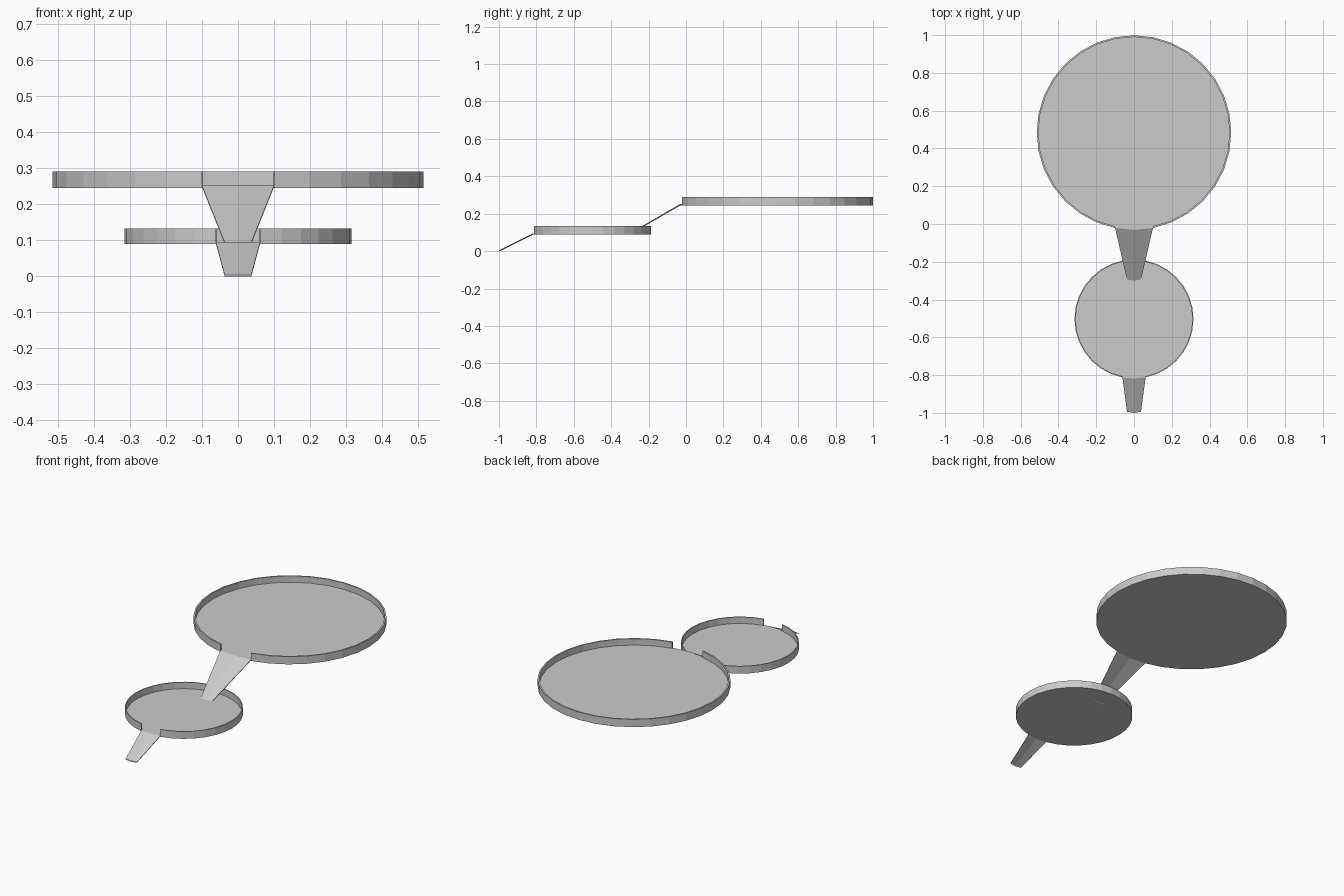
import bpy, bmesh
from math import sin, cos, pi

if "Cube" in bpy.data.objects:
    bpy.data.objects.remove(bpy.data.objects["Cube"])

SIDES = 32


def make_object(name, bm):
    bmesh.ops.recalc_face_normals(bm, faces=bm.faces)
    mesh = bpy.data.meshes.new(name)
    bm.to_mesh(mesh)
    bm.free()
    obj = bpy.data.objects.new(name, mesh)
    bpy.context.collection.objects.link(obj)


def ring(bm, cy, r, z):
    # vertex 0 sits at the front (-y)
    return [bm.verts.new((r * sin(2 * pi * i / SIDES), cy - r * cos(2 * pi * i / SIDES), z))
            for i in range(SIDES)]


def tray(name, cy, r, wall, z0, floor, z1):
    # floor slab with a thin rim, open across the two front facets
    bm = bmesh.new()
    bottom = ring(bm, cy, r, z0)
    lip = ring(bm, cy, r, floor)
    inner = ring(bm, cy, r - wall, floor)
    outer_top = ring(bm, cy, r, z1)
    inner_top = ring(bm, cy, r - wall, z1)
    bm.faces.new(bottom)
    bm.faces.new(inner)
    for i in range(SIDES):
        j = (i + 1) % SIDES
        bm.faces.new((bottom[i], bottom[j], lip[j], lip[i]))
        if i in (0, SIDES - 1):
            bm.faces.new((lip[i], lip[j], inner[j], inner[i]))
        else:
            bm.faces.new((lip[i], lip[j], outer_top[j], outer_top[i]))
            bm.faces.new((inner[i], inner[j], inner_top[j], inner_top[i]))
            bm.faces.new((outer_top[i], outer_top[j], inner_top[j], inner_top[i]))
    for i in (1, SIDES - 1):
        bm.faces.new((lip[i], inner[i], inner_top[i], outer_top[i]))
    bm.verts.remove(outer_top[0])
    bm.verts.remove(inner_top[0])
    make_object(name, bm)


def spout(name, cy, r, z, tip_y, tip_z, tip_w, thick):
    # tapering chute starting on the two open front facets
    a = 2 * pi / SIDES
    w, back = r * sin(a), cy - r * cos(a)
    outline = [(-w, back, z), (0, cy - r, z), (w, back, z),
               (tip_w, tip_y + 0.006, tip_z), (0, tip_y, tip_z), (-tip_w, tip_y + 0.006, tip_z)]
    bm = bmesh.new()
    top = [bm.verts.new(p) for p in outline]
    low = [bm.verts.new((x, y, h - thick)) for x, y, h in outline]
    for v in (top, low):
        bm.faces.new((v[0], v[1], v[4], v[5]))
        bm.faces.new((v[1], v[2], v[3], v[4]))
    for i in range(6):
        j = (i + 1) % 6
        bm.faces.new((top[i], top[j], low[j], low[i]))
    make_object(name, bm)


# upper basin and its chute, which just reaches through the lower floor
tray("upper_tray", 0.484, 0.515, 0.009, 0.245, 0.253, 0.29)
spout("upper_spout", 0.484, 0.515, 0.253, -0.305, 0.092, 0.036, 0.004)

# lower basin and its chute
tray("lower_tray", -0.503, 0.315, 0.006, 0.09, 0.095, 0.133)
spout("lower_spout", -0.503, 0.315, 0.095, -1.0, 0.004, 0.037, 0.004)
